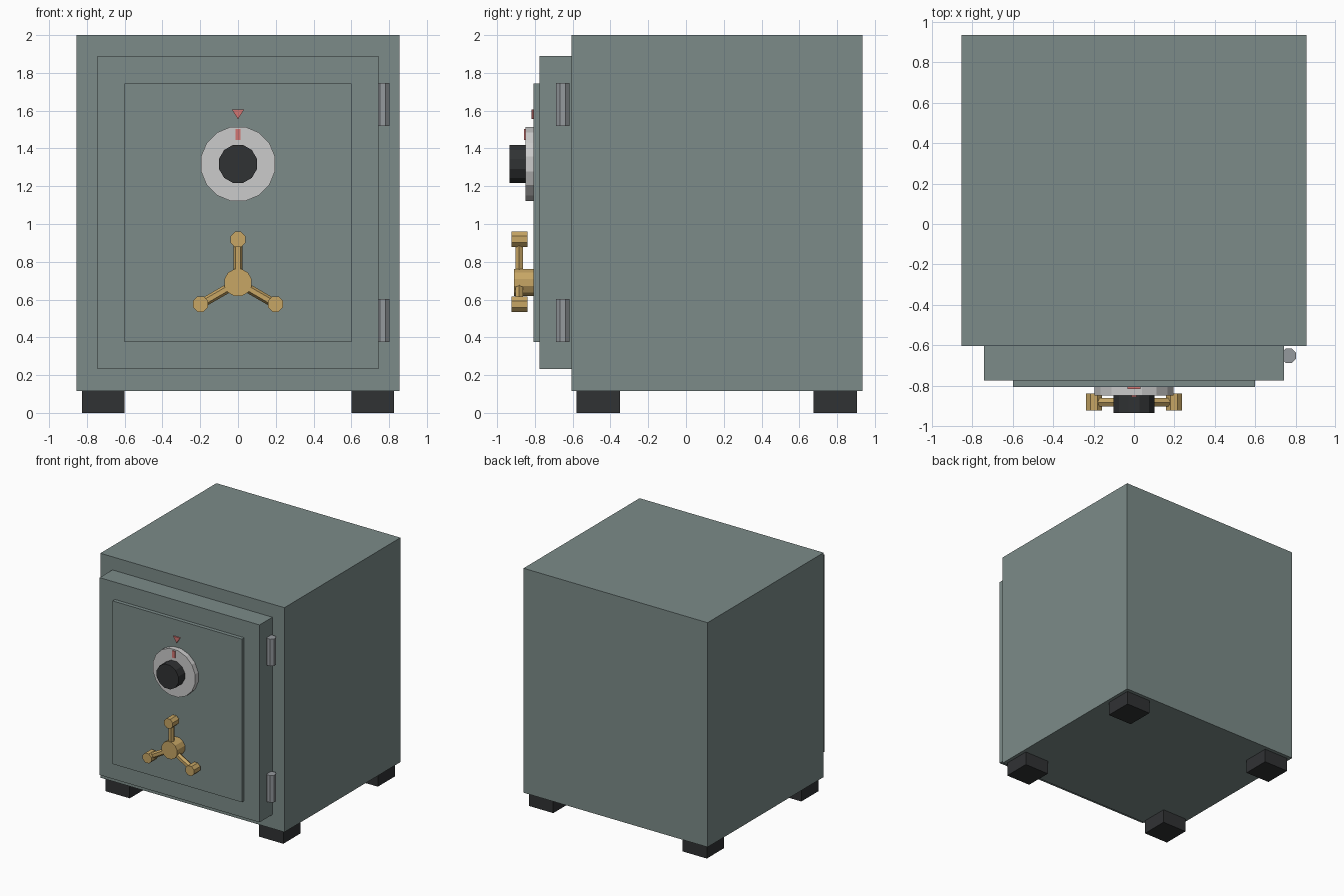
import bpy, bmesh, math
from mathutils import Vector

if "Cube" in bpy.data.objects:
    bpy.data.objects.remove(bpy.data.objects["Cube"])


def material(name, rgb):
    m = bpy.data.materials.new(name)
    m.diffuse_color = (*rgb, 1)
    m.use_nodes = True
    m.node_tree.nodes["Principled BSDF"].inputs["Base Color"].default_value = m.diffuse_color
    return m


BODY = material("painted_steel", (0.20, 0.26, 0.25))
DARK = material("dark_rubber", (0.03, 0.032, 0.034))
DIAL = material("pale_metal", (0.65, 0.67, 0.66))
RED = material("red_paint", (0.65, 0.18, 0.17))
BRASS = material("brass", (0.57, 0.38, 0.13))
STEEL = material("hinge_steel", (0.30, 0.32, 0.34))


def extrude(name, points, direction, mat):
    """Flat polygon extruded along a direction vector."""
    bm = bmesh.new()
    face = bm.faces.new([bm.verts.new(p) for p in points])
    new = bmesh.ops.extrude_face_region(bm, geom=[face], use_keep_orig=True)["geom"]
    verts = [v for v in new if isinstance(v, bmesh.types.BMVert)]
    bmesh.ops.translate(bm, verts=verts, vec=direction)
    bmesh.ops.recalc_face_normals(bm, faces=bm.faces)
    me = bpy.data.meshes.new(name)
    bm.to_mesh(me)
    bm.free()
    me.materials.append(mat)
    ob = bpy.data.objects.new(name, me)
    bpy.context.collection.objects.link(ob)
    return ob


def box(name, x0, x1, y0, y1, z0, z1, mat):
    pts = [(x0, y0, z0), (x1, y0, z0), (x1, y1, z0), (x0, y1, z0)]
    return extrude(name, pts, (0, 0, z1 - z0), mat)


def prism(name, a, b, radius, sides, mat, u):
    """Regular prism from a to b; a flat side faces the u direction."""
    a, b, u = Vector(a), Vector(b), Vector(u)
    v = (b - a).normalized().cross(u)
    pts = []
    for i in range(sides):
        t = math.tau * (i + 0.5) / sides
        pts.append(a + radius * (math.cos(t) * u + math.sin(t) * v))
    return extrude(name, pts, b - a, mat)


# Cabinet, door and raised door panel
box("cabinet", -0.855, 0.855, -0.605, 0.935, 0.115, 2.0, BODY)
box("door", -0.743, 0.743, -0.775, -0.605, 0.232, 1.89, BODY)
box("door_panel", -0.6, 0.6, -0.807, -0.775, 0.375, 1.745, BODY)

# Feet
for side in (-1, 1):
    for label, y0, y1 in (("front", -0.58, -0.35), ("back", 0.675, 0.905)):
        xs = sorted((side * 0.6, side * 0.827))
        box(label + "_foot", *xs, y0, y1, 0, 0.115, DARK)

# Hinge barrels
for label, z0, z1 in (("lower", 0.375, 0.602), ("upper", 1.52, 1.747)):
    prism(label + "_hinge", (0.766, -0.653, z0), (0.766, -0.653, z1), 0.039, 8, STEEL, (1, 0, 0))

# Combination dial, knob and markers
UP = (0, 0, 1)
prism("dial", (0, -0.807, 1.318), (0, -0.85, 1.318), 0.2, 16, DIAL, UP)
prism("dial_knob", (0, -0.85, 1.318), (0, -0.935, 1.318), 0.104, 12, DARK, UP)
box("dial_mark", -0.013, 0.013, -0.857, -0.85, 1.445, 1.503, RED)
extrude("pointer", [(-0.032, -0.807, 1.605), (0.032, -0.807, 1.605), (0, -0.807, 1.555)],
        (0, -0.01, 0), RED)

# Three-spoke handle
HUB_Z = 0.69
prism("handle_hub", (0, -0.807, HUB_Z), (0, -0.911, HUB_Z), 0.0745, 12, BRASS, UP)
for i in range(3):
    t = math.tau * i / 3
    d = Vector((math.sin(t), 0, math.cos(t)))
    hub = Vector((0, -0.883, HUB_Z))
    tip = hub + d * 0.229
    prism("handle_spoke", hub, tip, 0.024, 6, BRASS, (0, 1, 0))
    prism("handle_grip", (tip.x, -0.84, tip.z), (tip.x, -0.924, tip.z), 0.0435, 8, BRASS, UP)
